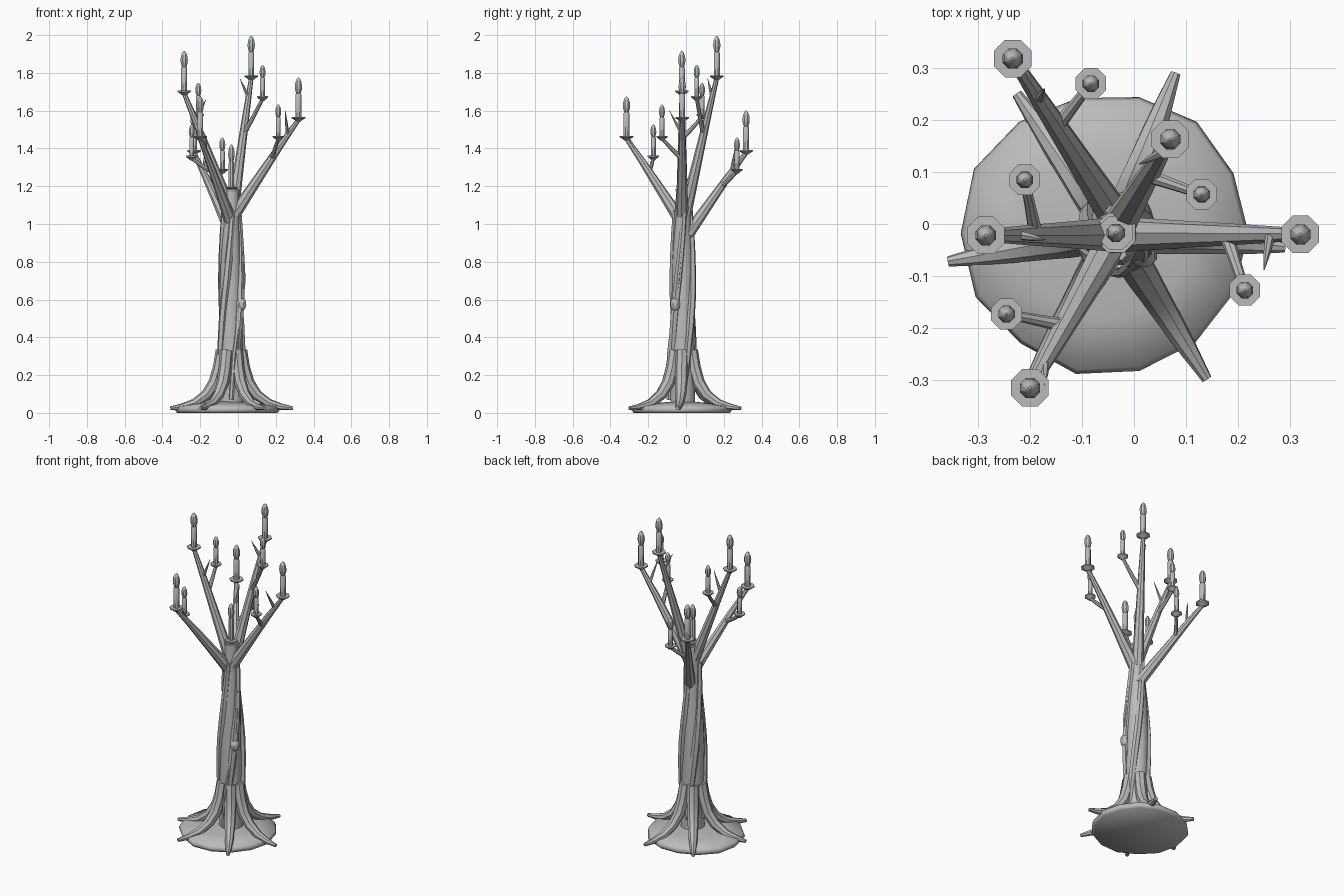
import bpy, bmesh, math, random
from mathutils import Vector

if "Cube" in bpy.data.objects:
    bpy.data.objects.remove(bpy.data.objects["Cube"])
random.seed(4)

grey = bpy.data.materials.new("plain grey")
grey.diffuse_color = (0.5, 0.5, 0.5, 1)
grey.use_nodes = True
grey.node_tree.nodes["Principled BSDF"].inputs["Base Color"].default_value = grey.diffuse_color
CX, CY = -0.035, -0.017


def finish(name, bm, angle=40):
    bmesh.ops.recalc_face_normals(bm, faces=bm.faces)
    me = bpy.data.meshes.new(name)
    bm.to_mesh(me)
    bm.free()
    me.materials.append(grey)
    ob = bpy.data.objects.new(name, me)
    bpy.context.collection.objects.link(ob)
    bpy.ops.object.select_all(action='DESELECT')
    ob.select_set(True)
    bpy.context.view_layer.objects.active = ob
    bpy.ops.object.shade_smooth_by_angle(angle=math.radians(angle))
    return ob


def skin(bm, rings):
    n = len(rings[0])
    vs = [[bm.verts.new(p) for p in r] for r in rings]
    for a, b in zip(vs, vs[1:]):
        for i in range(n):
            j = (i + 1) % n
            bm.faces.new((a[i], a[j], b[j], b[i]))
    bm.faces.new(vs[0][::-1])
    bm.faces.new(vs[-1])


def tube(name, pts, radii, sides=8):
    pts = [Vector(p) for p in pts]
    ref = None
    rings = []
    for i, p in enumerate(pts):
        t = (pts[min(i + 1, len(pts) - 1)] - pts[max(i - 1, 0)]).normalized()
        if ref is None:
            ref = t.orthogonal()
        ref = (ref - t * ref.dot(t)).normalized()
        w = t.cross(ref)
        rings.append([p + (ref * math.cos(a) + w * math.sin(a)) * radii[i]
                      for a in (k * math.tau / sides for k in range(sides))])
    bm = bmesh.new()
    skin(bm, rings)
    return finish(name, bm)


def lathe(name, profile, at, sides=8):
    rings = [[(at[0] + r * math.cos(a), at[1] + r * math.sin(a), at[2] + z)
              for a in ((k + 0.5) * math.tau / sides for k in range(sides))]
             for r, z in profile]
    bm = bmesh.new()
    skin(bm, rings)
    return finish(name, bm)


def candle(name, at, h, s):
    # drip dish, candle stick and bulb
    lathe(name + "_dish", [(0.012 * s, -0.018), (0.022 * s, -0.01), (0.039 * s, 0.0),
                           (0.039 * s, 0.007), (0.016 * s, 0.007)], at)
    lathe(name + "_stick", [(0.017 * s, 0), (0.017 * s, h * 0.58), (0.012 * s, h * 0.62)], at)
    b = h * 0.60
    g = h - b
    lathe(name + "_bulb", [(0.012 * s, b), (0.019 * s, b + g * 0.25), (0.021 * s, b + g * 0.45),
                           (0.018 * s, b + g * 0.7), (0.011 * s, b + g * 0.9),
                           (0.003 * s, h)], at)


# uneven rock-like base
def base_ring(scale, z, jit):
    return [(-0.05 + math.cos(k * math.tau / 14) * 0.282 * scale * jit[k],
             -0.018 + math.sin(k * math.tau / 14) * 0.282 * scale * jit[k], z)
            for k in range(14)]


jit = [random.uniform(0.94, 1.02) for _ in range(14)]
bm = bmesh.new()
skin(bm, [base_ring(0.96, 0, jit), base_ring(1, 0.015, jit), base_ring(0.97, 0.035, jit),
          base_ring(0.6, 0.05, jit), base_ring(0.2, 0.06, jit)])
finish("base", bm, 60)

# trunk
tube("trunk", [(CX, CY, 0.03), (CX, CY, 0.3), (CX - 0.005, CY, 0.55), (CX - 0.002, CY, 0.8),
               (CX, CY, 1.0), (CX + 0.002, CY, 1.18)],
     [0.068, 0.064, 0.063, 0.056, 0.043, 0.037], 12)
lathe("trunk_collar", [(0.034, 1.165), (0.041, 1.175), (0.041, 1.185), (0.03, 1.185)],
      (CX, CY, 0))

# twisting strands around the trunk
for s in range(4):
    pts, rad = [], []
    for i in range(9):
        t = i / 8
        z = 0.12 + 0.95 * t
        a = math.radians(-85 + 90 * s + 95 * t)
        d = 0.062 - 0.022 * max(0, t - 0.45) / 0.55
        pts.append((CX + d * math.cos(a), CY + d * math.sin(a), z))
        rad.append(0.014 + 0.008 * math.sin(math.pi * t))
    tube(f"trunk_strand_{s + 1}", pts, rad, 6)

# slim vine with a knot on the front
tube("vine", [(-0.035, -0.09, 0.07), (-0.02, -0.09, 0.3), (0.014, -0.062, 0.56),
              (0.03, -0.045, 0.7), (0.02, -0.025, 0.9), (0.0, -0.01, 1.1)],
     [0.014, 0.012, 0.011, 0.011, 0.01, 0.008], 6)
lathe("vine_knot", [(0.012, -0.034), (0.024, -0.02), (0.028, 0), (0.024, 0.02), (0.01, 0.034)],
      (0.018, -0.057, 0.575))

# spreading roots
for i, (x, y) in enumerate([(0.08, 0.29), (0.14, -0.298), (-0.357, -0.072),
                            (0.29, -0.045), (-0.2, -0.30), (-0.225, 0.25)]):
    d = Vector((x - CX, y - CY, 0))
    L = d.length
    d.normalize()
    c = Vector((CX, CY, 0))
    prof = [(0.05, 0.33), (0.065, 0.24), (0.09, 0.16), (0.135, 0.095), (0.2, 0.05),
            (0.265, 0.032), (L, 0.024)]
    tube(f"root_{i + 1}", [c + d * r + Vector((0, 0, z)) for r, z in prof],
         [0.034, 0.034, 0.033, 0.029, 0.024, 0.018, 0.010])

# branches: start, tip, twig position along branch, twig tip, thorn base fraction, thorn tip
branches = [
    ((-0.03, -0.02, 1.05), (-0.285, -0.022, 1.70), 0.62, (-0.21, 0.085, 1.575), 0.75, (-0.17, -0.03, 1.66)),
    ((-0.04, -0.03, 1.02), (-0.20, -0.315, 1.46), 0.58, (-0.245, -0.173, 1.355), 0.82, (-0.172, -0.31, 1.47)),
    ((-0.02, -0.02, 1.05), (0.32, -0.02, 1.56), 0.58, (0.213, -0.127, 1.46), 0.83, (0.25, -0.088, 1.60)),
    ((-0.03, -0.005, 1.05), (0.07, 0.163, 1.78), 0.58, (0.13, 0.057, 1.67), 0.85, (0.01, 0.115, 1.77)),
    ((-0.03, 0.005, 0.94), (-0.233, 0.318, 1.385), 0.58, (-0.083, 0.27, 1.285), 0.75, (-0.172, 0.26, 1.40)),
]
for i, (a, b, f, twig, g, thorn) in enumerate(branches):
    a, b, twig, thorn = map(Vector, (a, b, twig, thorn))
    n = f"branch_{i + 1}"
    end = b - Vector((0, 0, 0.008))
    tube(n, [a, a.lerp(b, 0.35), a.lerp(b, 0.7), end], [0.034, 0.026, 0.019, 0.012])
    candle(n + "_candle", b, 0.215, 1.0)
    # side twig with a smaller candle
    s = a.lerp(b, f)
    mid = s.lerp(twig, 0.5) + Vector((0, 0, -0.008))
    tube(n + "_twig", [s, mid, twig - Vector((0, 0, 0.008))], [0.014, 0.011, 0.009])
    candle(n + "_twig_candle", twig, 0.172, 0.82)
    # small thorn
    s = a.lerp(b, g)
    tube(n + "_thorn", [s, s.lerp(thorn, 0.5), thorn], [0.010, 0.007, 0.001], 6)

# middle candle on the trunk top
candle("centre_candle", (CX, CY, 1.19), 0.23, 0.9)
